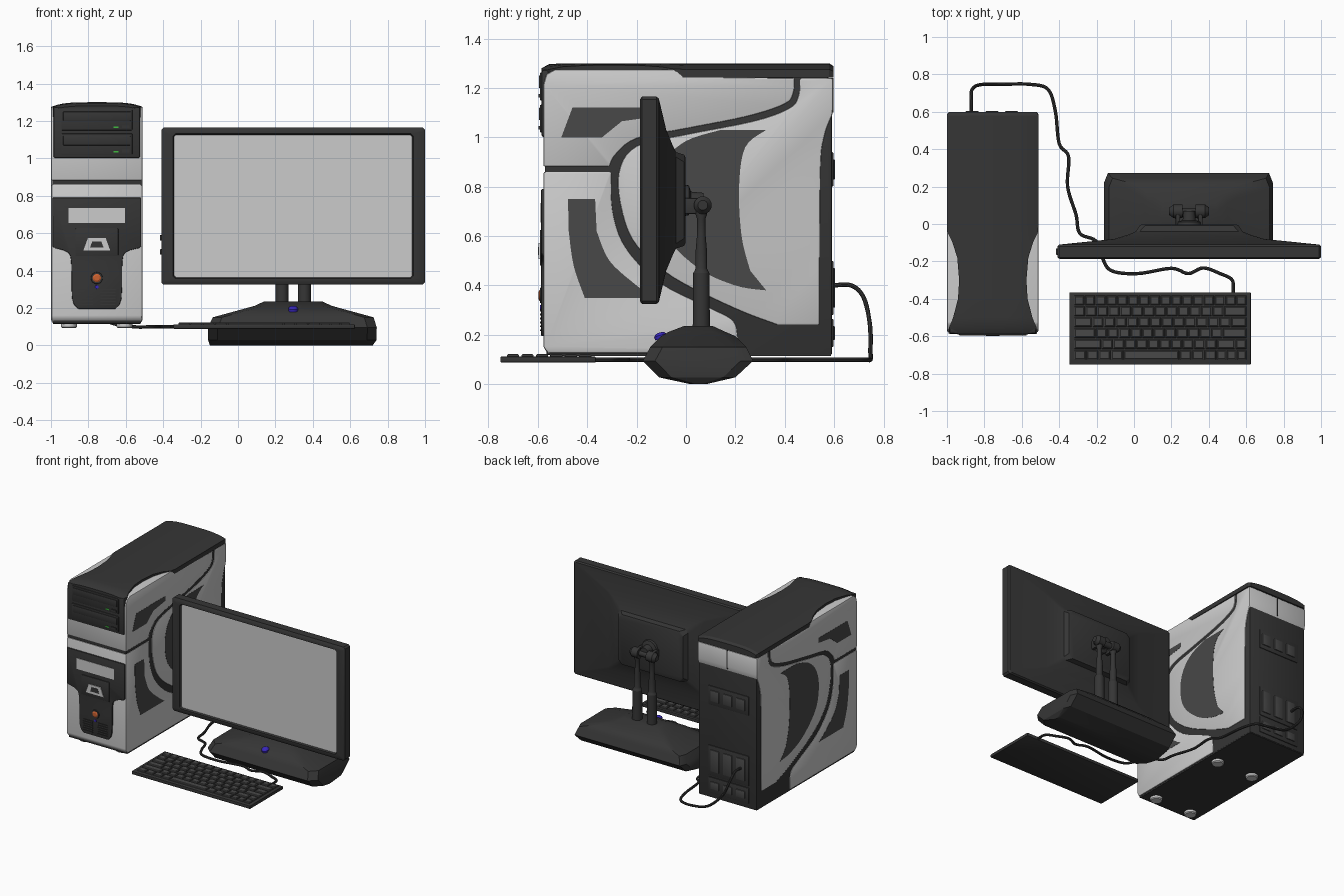
import bpy, bmesh, math
from mathutils import Vector, Matrix

if "Cube" in bpy.data.objects:
    bpy.data.objects.remove(bpy.data.objects["Cube"])


def material(name, r, g, b):
    m = bpy.data.materials.new(name)
    m.diffuse_color = (r, g, b, 1)
    m.use_nodes = True
    m.node_tree.nodes["Principled BSDF"].inputs["Base Color"].default_value = m.diffuse_color
    return m


BLACK = material("black", .036, .036, .036)
DARK = material("dark_grey", .065, .065, .065)
GREEN = material("green", .05, .5, .05)
BLUE = material("blue", .04, .02, .5)
ORANGE = material("orange", .6, .12, .03)
CX = -.755          # tower centre line


def finish(name, bm, mat, bevel=0, segs=2):
    bmesh.ops.recalc_face_normals(bm, faces=bm.faces[:])
    if bevel:
        sharp = [e for e in bm.edges if e.calc_face_angle(0) > .5]
        bmesh.ops.bevel(bm, geom=sharp, offset=bevel, segments=segs, profile=.5,
                        affect='EDGES', clamp_overlap=True)
    me = bpy.data.meshes.new(name)
    bm.to_mesh(me)
    bm.free()
    ob = bpy.data.objects.new(name, me)
    bpy.context.collection.objects.link(ob)
    if mat:
        me.materials.append(mat)
    return ob


def add_loft(bm, rings):
    vs = [[bm.verts.new(p) for p in r] for r in rings]
    n = len(rings[0])
    for a, b in zip(vs, vs[1:]):
        for i in range(n):
            bm.faces.new((a[i], a[(i + 1) % n], b[(i + 1) % n], b[i]))
    bm.faces.new(vs[0])
    bm.faces.new(vs[-1])


def loft(name, rings, mat=None, bevel=0):
    bm = bmesh.new()
    add_loft(bm, rings)
    return finish(name, bm, mat, bevel)


def prism(name, pts, axis, a, b, mat=None, bevel=0):
    put = {'x': lambda u, v, t: (t, u, v), 'y': lambda u, v, t: (u, t, v)}[axis]
    return loft(name, [[put(p[0], p[1], t) for p in pts] for t in (a, b)], mat, bevel)


def box(name, x0, x1, y0, y1, z0, z1, mat=None, bevel=0):
    return prism(name, [(x0, z0), (x1, z0), (x1, z1), (x0, z1)], 'y', y0, y1, mat, bevel)


def lathe(name, base, axis, prof, mat=None, n=24):
    """Round part: prof is a list of (distance along axis, radius)."""
    q = Vector(axis).to_track_quat('Z', 'Y')
    rings = [[Vector(base) + q @ Vector((r * math.cos(2 * math.pi * i / n), r * math.sin(2 * math.pi * i / n), h))
              for i in range(n)] for h, r in prof]
    return loft(name, rings, mat)


def curve(pts, n=5):
    """Catmull-Rom samples through the points."""
    P = [Vector(p) for p in pts]
    P = [P[0]] + P + [P[-1]]
    out = []
    for a, b, c, d in zip(P, P[1:], P[2:], P[3:]):
        for i in range(n):
            t = i / n
            out.append(.5 * (2 * b + (c - a) * t + (2 * a - 5 * b + 4 * c - d) * t * t
                             + (3 * b - a - 3 * c + d) * t ** 3))
    return out + [P[-1]]


def across(name, pts, half, mat=None, bevel=0):
    """Side profile carried through the full tower width."""
    return prism(name, pts, 'x', CX - half, CX + half, mat, bevel)


# Tower core, visible in the grooves, at the back and underneath
across("tower_core", [(-.565, .118), (.592, .118), (.592, 1.08), (.575, 1.26), (-.55, 1.26), (-.565, 1.2)],
       .238, BLACK, .008)
# Grey shell panels
W = .2435
across("upper_shell", [(-.578, .882)] + curve([(-.31, .882), (-.285, .93), (-.2, .995), (0, 1.035),
       (.25, 1.085), (.4, 1.135), (.435, 1.18), (.44, 1.24)])
       + [(.0, 1.245), (-.05, 1.275), (-.53, 1.275), (-.565, 1.255), (-.578, 1.21)], W, None, .012)
across("rear_shell", curve([(.37, .24), (.2, .305), (-.05, .43), (-.2, .56), (-.26, .7), (-.272, .86),
       (-.2, .965), (0, 1.012), (.28, 1.068), (.42, 1.12), (.455, 1.17), (.46, 1.24)])
       + [(.596, 1.24), (.596, 1.12)] + curve([(.592, 1.09), (.56, 1.0), (.545, .85), (.541, .24)]), W, None, .008)
across("lower_shell", [(-.578, .862)] + curve([(-.3, .862), (-.295, .7), (-.24, .55), (-.1, .41), (.1, .31),
       (.19, .26), (.21, .2), (.212, .125)]) + [(-.56, .125), (-.578, .15)], W, None, .012)
# Dark side inlays
I = .2447
across("upper_inlay", [(-.505, 1.0), (-.34, 1.0), (-.26, 1.065), (-.12, 1.085), (-.12, 1.12), (-.46, 1.12)], I, DARK)
across("lower_inlay", [(-.478, .75), (-.368, .75)] + curve([(-.362, .62), (-.31, .5), (-.2, .4), (-.13, .35)])
       + curve([(-.41, .35), (-.455, .48), (-.475, .62)]), I, DARK)
across("rear_inlay", curve([(.14, 1.03), (.0, .985), (-.09, .9), (-.125, .77), (-.09, .61), (.05, .47), (.2, .4), (.325, .38)])
       + curve([(.26, .46), (.225, .6), (.215, .8), (.24, .96), (.325, 1.03)]), I, DARK)

# Crowned top cover, narrowing where the grey shell wraps over
rings = []
for y, w, drop in [(.598, .235, .012), (.58, .245, 0), (0, .245, 0), (-.05, .24, 0), (-.1, .215, 0), (-.18, .19, 0),
                   (-.3, .18, 0), (-.4, .186, 0), (-.5, .212, 0), (-.555, .235, .004), (-.585, .215, .02)]:
    xs = [w * k / 5 for k in range(-5, 6)]
    rings.append([(CX - w, y, 1.243)] + [(CX + x, y, 1.3 - drop - .025 * abs(x / .245) ** 4) for x in xs]
                 + [(CX + w, y, 1.243)])
loft("top_cover", rings, BLACK)
box("bottom_plate", -.99, -.52, -.55, .588, .114, .13, BLACK)
for x in (-.904, -.607):
    for y in (-.49, .15):
        lathe("tower_foot", (x, y, .093), (0, 0, 1), [(0, .036), (.006, .042), (.03, .042)])

# Front upper drive section
box("upper_front", -.988, -.522, -.586, -.54, 1.0, 1.275, BLACK, .012)
box("front_groove", -.993, -.517, -.572, -.54, .86, .885, BLACK)
for z in (1.02, 1.15):
    box("drive_bay", -.945, -.565, -.592, -.56, z, z + .112, BLACK, .004)
    box("drive_tray", -.935, -.575, -.596, -.57, z + .05, z + .1, BLACK, .003)
    box("eject_button", -.62, -.58, -.597, -.57, z + .012, z + .026, BLACK)
    box("drive_light", -.665, -.64, -.596, -.57, z + .012, z + .02, GREEN)
# Front lower panel with its fittings
half = [(.237, .79), (.237, .53)] + [tuple(p) for p in curve([(.225, .52), (.16, .5), (.137, .45), (.132, .25), (.1, .195)], 3)]
prism("lower_front", [(CX + x, z) for x, z in half] + [(CX - x, z) for x, z in reversed(half)], 'y', -.587, -.55, BLACK, .005)
box("card_slot", -.907, -.603, -.59, -.57, .655, .735)
box("centre_plate", CX - .115, CX + .115, -.592, -.57, .48, .625, BLACK, .004)
for name, s, y, m in [("handle", 1, -.597, None), ("handle_recess", .5, -.599, BLACK)]:
    prism(name, [(CX - .072 * s, .54 - .033 * s), (CX + .072 * s, .54 - .033 * s), (CX + .048 * s, .54 + .033 * s),
                 (CX - .048 * s, .54 + .033 * s)], 'y', y, -.58, m)
lathe("power_button_ring", (CX, -.58, .36), (0, -1, 0), [(0, .034), (.012, .03)], BLACK)
lathe("power_button", (CX, -.58, .36), (0, -1, 0), [(0, .022), (.013, .022), (.018, .014)], ORANGE)
lathe("power_light", (CX, -.58, .312), (0, -1, 0), [(0, .011), (.011, .009)], BLUE, 12)
for i in range(6):
    for s in (-1, 1):
        x = CX + s * .06
        box("vent_slat", x - .04, x + .04, -.592, -.58, .215 + i * .016, .222 + i * .016, BLACK)

# Back plates and ports
box("rear_seam", CX - .003, CX + .003, .58, .598, 1.1, 1.24, BLACK)
for z0, z1 in [(.8, .94), (.28, .5), (.15, .265)]:
    box("rear_plate", -.93, -.6, .58, .597, z0, z1, BLACK, .004)
    for k in range(3):
        x = -.9 + k * .105
        box("rear_port", x, x + .07, .59, .603, z0 + .03, z1 - .03, DARK, .003)


# Monitor: one loft from the screen recess out over the bezel to the back hump
MX, MZ = .295, .745


def rect(y, w, h, c=.0):
    c = c or .012
    return [(MX + x, y, MZ + z) for x, z in [(w - c, h), (w, h - c), (w, c - h), (w - c, -h),
                                             (c - w, -h), (-w, c - h), (-w, h - c), (c - w, h)]]


loft("monitor_body", [rect(-.172, .635, .38), rect(-.187, .642, .387), rect(-.187, .693, .408), rect(-.178, .705, .42),
     rect(-.12, .705, .42), rect(-.11, .695, .412), rect(-.08, .4, .285), rect(-.055, .32, .225, .02), rect(-.04, .285, .195, .02),
     rect(-.008, .265, .185, .03), rect(-.003, .255, .175, .03)], BLACK)
box("screen", MX - .636, MX + .636, -.176, -.12, MZ - .381, MZ + .381)
for z in (.485, .56):
    box("monitor_button", -.417, -.4, -.165, -.13, z, z + .03, BLACK, .004)

# Monitor base, faceted
sections = [(0, -.15, .72, .02, .08), (.028, -.16, .74, -.11, .2), (.095, -.16, .742, -.175, .272),
            (.15, -.135, .725, -.145, .245), (.195, .03, .56, -.1, .2), (.212, .09, .5, -.07, .16), (.235, .14, .45, -.01, .11)]
rings = []
for z, x0, x1, y0, y1 in sections:
    c = min(.05, (y1 - y0) * .3)
    rings.append([(x0 + c, y0, z), (x1 - c, y0, z), (x1, y0 + c, z), (x1, y1 - c, z),
                  (x1 - c * .4, y1, z), (x0 + c * .4, y1, z), (x0, y1 - c, z), (x0, y0 + c, z)])
loft("monitor_base", rings, BLACK)
lathe("base_light", (MX, -.1, .185), (0, -.3, 1), [(0, .026), (.014, .026), (.022, .018), (.025, .008)], BLUE)
# Twin columns and hinge
for s in (-1, 1):
    x = MX + s * .06
    lathe("column", (x, .062, .2), (0, 0, 1), [(0, .035), (.25, .033), (.262, .026), (.27, .023), (.34, .023),
          (.41, .017), (.47, .017), (.49, .024), (.525, .024)], BLACK)
    lathe("hinge_knob", (MX + s * .035, .068, .725), (s, 0, 0), [(0, .036), (.05, .036), (.06, .028), (.072, .02)], BLACK)
    box("hinge_bracket", x - .012, x + .012, -.01, .08, .69, .755, BLACK, .006)
lathe("hinge_axle", (MX - .06, .06, .725), (1, 0, 0), [(0, .022), (.12, .022)], BLACK)
lathe("hinge_mount", (MX, -.01, .745), (0, 1, 0), [(0, .065), (.022, .06), (.03, .035), (.08, .03)], BLACK)

# Keyboard
box("keyboard_tray", -.345, .625, -.752, -.365, .088, .112, BLACK, .005)
rows = [[1] * 16, [1] * 13 + [2], [1.6] + [1] * 12 + [1.4], [1.9] + [1] * 11 + [2.1], [2.4] + [1] * 10 + [1.6, 1],
        [1.1] * 4 + [5, 1.1, 1.1, 1.1, .9, .9, .9]]
bm = bmesh.new()
for r, row in enumerate(rows):
    y = -.408 - r * .0585
    x, unit = -.322, .925 / sum(row)
    for w in row:
        def ring(z, g):
            a, b, c, d = x + g, x + w * unit - g, y - .028 + g, y + .028 - g
            return [(a, c, z), (b, c, z), (b, d, z), (a, d, z)]
        add_loft(bm, [ring(.108, .002), ring(.118, .004), ring(.122, .009)])
        x += w * unit
finish("keys", bm, DARK)

# Keyboard cable, running around to the tower's back
flat = [(.53, -.37), (.525, -.3), (.46, -.265), (.37, -.235), (.29, -.265), (.2, -.237), (.02, -.265), (-.12, -.25),
        (-.17, -.18), (-.205, -.09), (-.29, -.05), (-.31, .05), (-.355, .2), (-.35, .36), (-.4, .43), (-.42, .6), (-.46, .72)]
path = [(x, y, .1) for x, y in flat] + [(-.56, .747, .1), (-.7, .747, .13), (-.82, .745, .24), (-.865, .72, .35),
                                        (-.87, .67, .4), (-.87, .595, .4)]
pts = curve(path, 6)
rings = []
for i, p in enumerate(pts):
    q = (pts[min(i + 1, len(pts) - 1)] - pts[max(i - 1, 0)]).normalized()
    side = q.cross(Vector((0, 0, 1))).normalized()
    up = side.cross(q)
    rings.append([p + .009 * (side * math.cos(a) + up * math.sin(a)) for a in [k * math.pi / 4 for k in range(8)]])
loft("cable", rings, BLACK)

# Smooth the rounded parts, keep edges sharp
for ob in bpy.context.collection.objects:
    ob.select_set(True)
    bpy.context.view_layer.objects.active = ob
bpy.ops.object.shade_smooth_by_angle(angle=math.radians(28))
